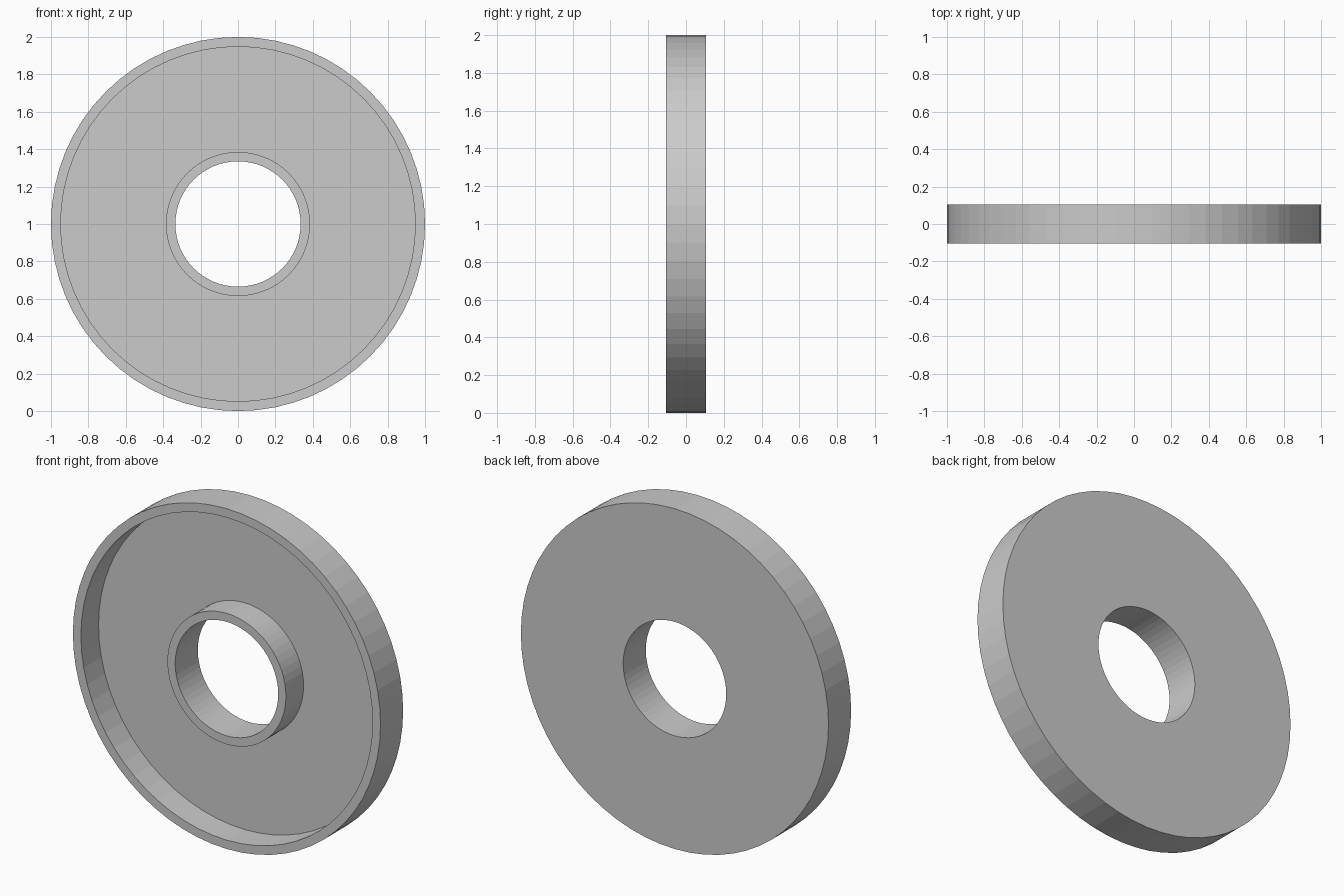
import bpy, bmesh, math

if "Cube" in bpy.data.objects:
    bpy.data.objects.remove(bpy.data.objects["Cube"])

SEGMENTS = 64
# closed ring profile as (radius, y): channel open toward the front
PROFILE = [(0.335, -0.105), (0.385, -0.105), (0.385, 0.059), (0.948, 0.059),
           (0.948, -0.105), (1.0, -0.105), (1.0, 0.105), (0.335, 0.105)]

grey = bpy.data.materials.new("light grey")
grey.diffuse_color = (0.6, 0.6, 0.6, 1)
grey.use_nodes = True
grey.node_tree.nodes["Principled BSDF"].inputs["Base Color"].default_value = grey.diffuse_color

# revolve the profile around the y axis
bm = bmesh.new()
rings = []
for i in range(SEGMENTS):
    a = 2 * math.pi * i / SEGMENTS
    rings.append([bm.verts.new((r * math.cos(a), y, 1 + r * math.sin(a))) for r, y in PROFILE])
n = len(PROFILE)
for i in range(SEGMENTS):
    p, q = rings[i], rings[(i + 1) % SEGMENTS]
    for j in range(n):
        k = (j + 1) % n
        bm.faces.new((p[j], p[k], q[k], q[j]))
bmesh.ops.recalc_face_normals(bm, faces=bm.faces)

mesh = bpy.data.meshes.new("channelled_ring")
bm.to_mesh(mesh)
bm.free()
mesh.materials.append(grey)
ring = bpy.data.objects.new("channelled_ring", mesh)
bpy.context.collection.objects.link(ring)
